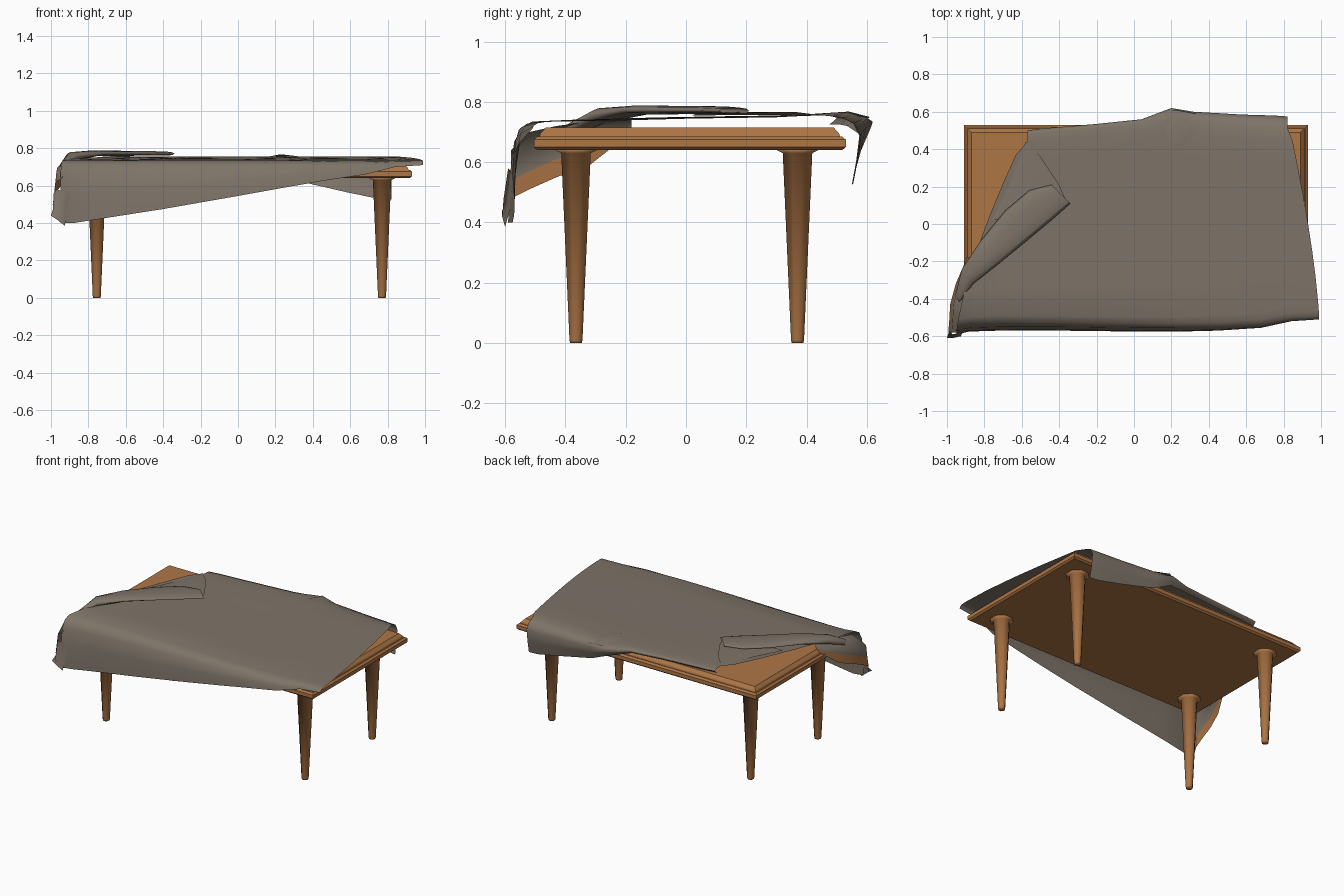
import bpy, bmesh, math

if "Cube" in bpy.data.objects:
    bpy.data.objects.remove(bpy.data.objects["Cube"], do_unlink=True)


def material(name, rgb):
    m = bpy.data.materials.new(name)
    m.use_nodes = True
    m.diffuse_color = (*rgb, 1)
    bsdf = next(n for n in m.node_tree.nodes if n.type == "BSDF_PRINCIPLED")
    bsdf.inputs["Base Color"].default_value = (*rgb, 1)
    bsdf.inputs["Roughness"].default_value = 0.8
    return m


WOOD = material("warm wood", (0.42, 0.18, 0.06))
CLOTH = material("grey brown cloth", (0.21, 0.175, 0.14))


def loft(name, rings, mats, closed=False, cap=False, flat=False, rule=None):
    """Skin a list of point rings with quads."""
    bm = bmesh.new()
    rows = [[bm.verts.new(p) for p in ring] for ring in rings]
    n = len(rows[0])
    for a, b in zip(rows, rows[1:]):
        for j in range(n if closed else n - 1):
            k = (j + 1) % n
            f = bm.faces.new((a[j], b[j], b[k], a[k]))
            f.material_index = rule(j) if rule else 0
    if cap:
        bm.faces.new(rows[0])
        bm.faces.new(rows[-1])
    bmesh.ops.recalc_face_normals(bm, faces=bm.faces)
    if not closed and sum(f.normal.z * f.calc_area() for f in bm.faces) < 0:
        bmesh.ops.reverse_faces(bm, faces=bm.faces)
    for f in bm.faces:
        f.smooth = not flat
    me = bpy.data.meshes.new(name)
    bm.to_mesh(me)
    bm.free()
    for m in mats:
        me.materials.append(m)
    ob = bpy.data.objects.new(name, me)
    bpy.context.collection.objects.link(ob)
    return ob


# Table top: a rounded lower board and an inset upper panel
def slab(name, inset_levels):
    rings = []
    for inset, z in inset_levels:
        x0, x1, y0, y1 = -0.91 + inset, 0.93 - inset, -0.505 + inset, 0.53 - inset
        rings.append([(x0, y0, z), (x1, y0, z), (x1, y1, z), (x0, y1, z)])
    return loft(name, rings, [WOOD], closed=True, cap=True, flat=True)


slab("table_board", [(0.012, 0.64), (0, 0.65), (0, 0.675), (0.012, 0.685)])
slab("table_panel", [(0.018, 0.683), (0.022, 0.695), (0.04, 0.715)])

# Tapered eight-sided legs, flaring into the board
for side, x in (("right", -0.755), ("left", 0.77)):
    for end, y in (("front", -0.365), ("back", 0.37)):
        rings = []
        for r, z in ((0.02, 0), (0.022, 0.01), (0.05, 0.63), (0.075, 0.642)):
            ring = []
            for k in range(8):
                a = math.pi / 4 * (k + 0.5)
                ring.append((x + r * 1.06 * math.cos(a), y + r * 1.06 * math.sin(a), z))
            rings.append(ring)
        loft(f"{end}_{side}_leg", rings, [WOOD], closed=True, cap=True)

# Draped cloth: each column runs from the front hem over the top to the back hem
COLUMNS = [  # front x, y, hem z, back x, y, hem z
    (-0.95, -0.59, 0.40, -0.57, 0.50, 0.725),
    (-0.88, -0.575, 0.40, -0.50, 0.51, 0.725),
    (-0.72, -0.57, 0.425, -0.38, 0.52, 0.725),
    (-0.40, -0.57, 0.475, -0.20, 0.535, 0.725),
    (0.00, -0.575, 0.545, 0.04, 0.56, 0.72),
    (0.25, -0.575, 0.59, 0.20, 0.62, 0.68),
    (0.45, -0.57, 0.625, 0.32, 0.60, 0.625),
    (0.68, -0.555, 0.66, 0.58, 0.585, 0.565),
    (0.84, -0.52, 0.70, 0.75, 0.58, 0.53),
    (0.99, -0.51, 0.71, 0.82, 0.575, 0.525),
]
FRONT = ((0, 1), (0.005, 0.55), (0.02, 0.2), (0.045, 0.06), (0.08, 0))
BACK = ((0.13, 0), (0.06, 0.04), (0.02, 0.12), (0, 0.3), (0.01, 0.65), (0.025, 1))
rings = []
for i, (xf, yf, zf, xb, yb, zb) in enumerate(COLUMNS):
    path = [(yf + d, 0.735 - (0.735 - zf) * k) for d, k in FRONT]
    ya, yz = yf + 0.08, yb - 0.13
    for s in range(1, 6):
        t = s / 6
        ripple = 0.003 * math.sin(i * 2.1 + t * 3)
        path.append((ya + (yz - ya) * t, 0.737 + 0.018 * t + ripple))
    path += [(yb - d, 0.757 - (0.757 - zb) * k) for d, k in BACK]
    ring = []
    for j, (y, z) in enumerate(path):
        t = min(1, max(0, (y - yf) / (yb - yf))) ** 1.4
        if j > len(FRONT) + 5:
            t = 1
        ring.append((xf + (xb - xf) * t, y, z))
    rings.append(ring)
loft("draped_cloth", rings, [CLOTH])

# Hanging side corner, with a wood-coloured lower strip
rings = []
for y, x_in, x_out, top, mid, low in (
    (-0.18, -0.86, -0.885, 0.725, 0.715, 0.70),
    (-0.32, -0.88, -0.945, 0.715, 0.65, 0.59),
    (-0.43, -0.90, -0.975, 0.70, 0.61, 0.55),
    (-0.52, -0.91, -0.98, 0.68, 0.57, 0.51),
    (-0.58, -0.94, -0.985, 0.62, 0.54, 0.48),
):
    rings.append([(x_in, y, top + 0.02), (x_out + 0.01, y, top),
                  (x_out, y, mid), (x_out - 0.008, y, low)])
loft("side_corner_drape", rings, [CLOTH, WOOD], rule=lambda j: int(j == 2))

# Pointed corner tip below the front hem
loft("corner_tip", [
    [(-0.985, -0.57, 0.56), (-0.97, -0.59, 0.58), (-0.90, -0.575, 0.56)],
    [(-0.99, -0.58, 0.47), (-0.975, -0.605, 0.48), (-0.92, -0.585, 0.44)],
    [(-1.0, -0.61, 0.44), (-0.97, -0.61, 0.42), (-0.925, -0.60, 0.385)],
], [CLOTH])

# Rolled fold lying over the cloth, widening toward its open end
rings = []
for ax, ay, bx, by, z, h in (
    (-0.955, -0.38, -0.93, -0.42, 0.70, 0.02),
    (-0.92, -0.24, -0.86, -0.32, 0.755, 0.025),
    (-0.82, -0.09, -0.72, -0.21, 0.773, 0.016),
    (-0.69, 0.07, -0.55, -0.07, 0.773, 0.014),
    (-0.56, 0.18, -0.43, 0.03, 0.773, 0.013),
    (-0.44, 0.21, -0.34, 0.11, 0.771, 0.011),
):
    ring = []
    for k in range(10):
        a = math.tau * k / 10
        t = 0.5 - 0.5 * math.cos(a)
        ring.append((ax + (bx - ax) * t, ay + (by - ay) * t, z + h * math.sin(a)))
    rings.append(ring)
loft("rolled_fold", rings, [CLOTH], closed=True)

# Doubled-back flap between the roll and the cloth edge
loft("under_flap", [
    [(-0.58, 0.44, 0.757), (-0.66, 0.22, 0.757), (-0.76, 0.02, 0.755)],
    [(-0.50, 0.36, 0.767), (-0.54, 0.20, 0.767), (-0.62, 0.04, 0.764)],
    [(-0.40, 0.21, 0.762), (-0.37, 0.14, 0.762), (-0.46, 0.04, 0.760)],
], [CLOTH])

# Small pinch at the back edge
loft("back_pinch", [
    [(0.16, 0.59, 0.735), (0.17, 0.50, 0.757), (0.20, 0.40, 0.757)],
    [(0.22, 0.61, 0.75), (0.23, 0.54, 0.768), (0.22, 0.40, 0.759)],
    [(0.33, 0.59, 0.735), (0.32, 0.50, 0.757), (0.26, 0.40, 0.757)],
], [CLOTH])
